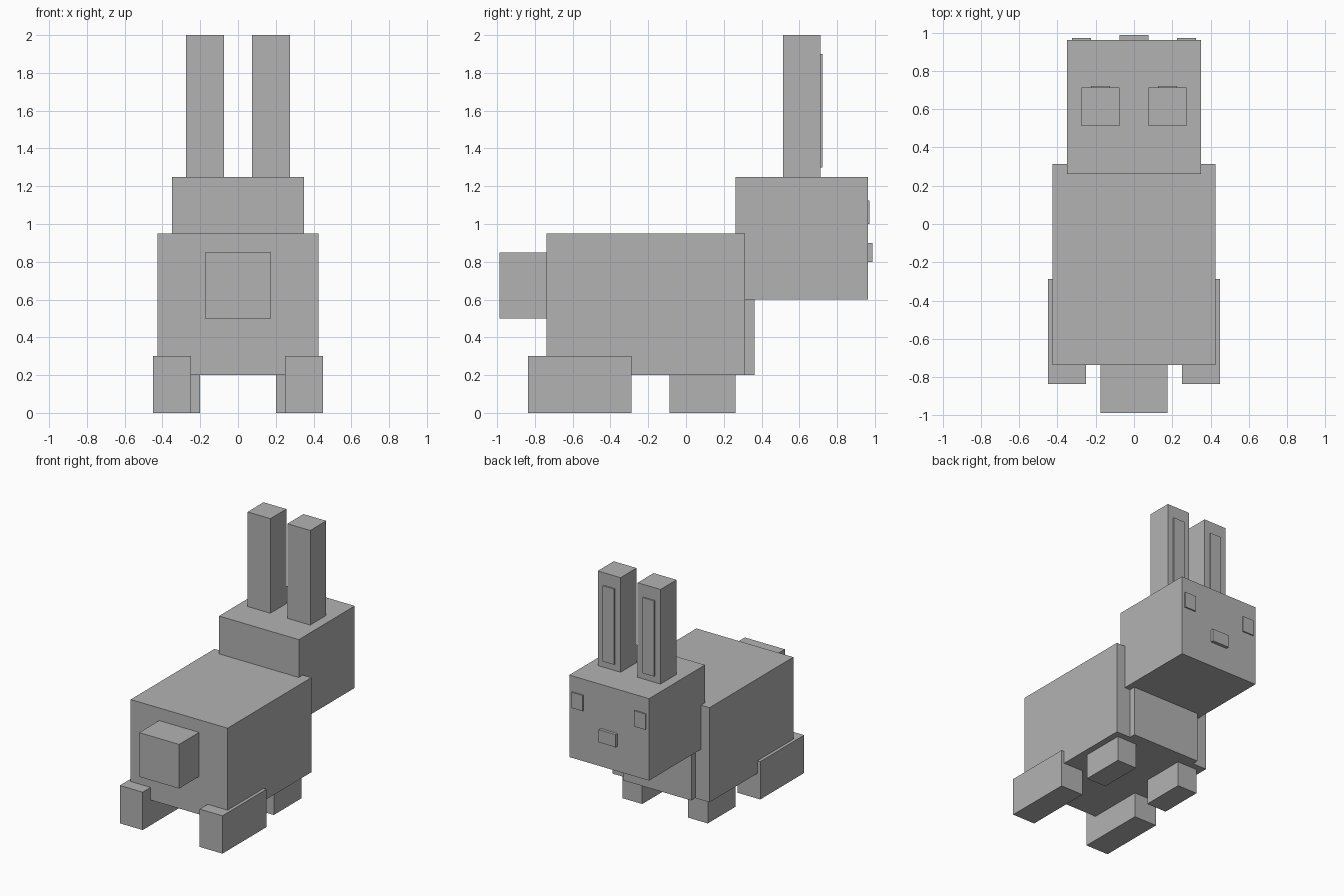
import bpy

if "Cube" in bpy.data.objects:
    bpy.data.objects.remove(bpy.data.objects["Cube"])

grey = bpy.data.materials.new("soft grey")
grey.diffuse_color = (0.45, 0.45, 0.45, 1)
grey.use_nodes = True
grey.node_tree.nodes["Principled BSDF"].inputs["Base Color"].default_value = grey.diffuse_color


def box(name, x, y, z):
    """Box from its (min, max) range on each axis."""
    bpy.ops.mesh.primitive_cube_add(size=1, location=[(a + b) / 2 for a, b in (x, y, z)])
    ob = bpy.context.object
    ob.name = name
    ob.scale = [b - a for a, b in (x, y, z)]
    bpy.ops.object.transform_apply(location=False, rotation=False, scale=True)
    ob.data.materials.append(grey)


def pair(name, x, y, z):
    """The same box on both sides of the centre line."""
    box(name + "_right", x, y, z)
    box(name + "_left", (-x[1], -x[0]), y, z)


# Torso, chest and tail
box("body", (-0.425, 0.425), (-0.7375, 0.3125), (0.2, 0.95))
box("chest", (-0.3, 0.3), (0.3125, 0.3625), (0.2, 0.6))
box("tail", (-0.175, 0.175), (-0.9875, -0.7375), (0.5, 0.85))

# Head and face
box("head", (-0.35, 0.35), (0.2625, 0.9625), (0.6, 1.25))
box("nose", (-0.075, 0.075), (0.9625, 0.9875), (0.8, 0.9))
pair("eye", (0.225, 0.325), (0.9625, 0.9725), (1.0, 1.125))

# Ears with raised inner panels
pair("ear", (0.075, 0.275), (0.5125, 0.7125), (1.25, 2.0))
pair("inner_ear", (0.125, 0.225), (0.7125, 0.7225), (1.3, 1.9))

# Legs
pair("front_leg", (0.2, 0.375), (-0.0875, 0.2625), (0.0, 0.2))
pair("hind_foot", (0.25, 0.45), (-0.8375, -0.2875), (0.0, 0.3))
